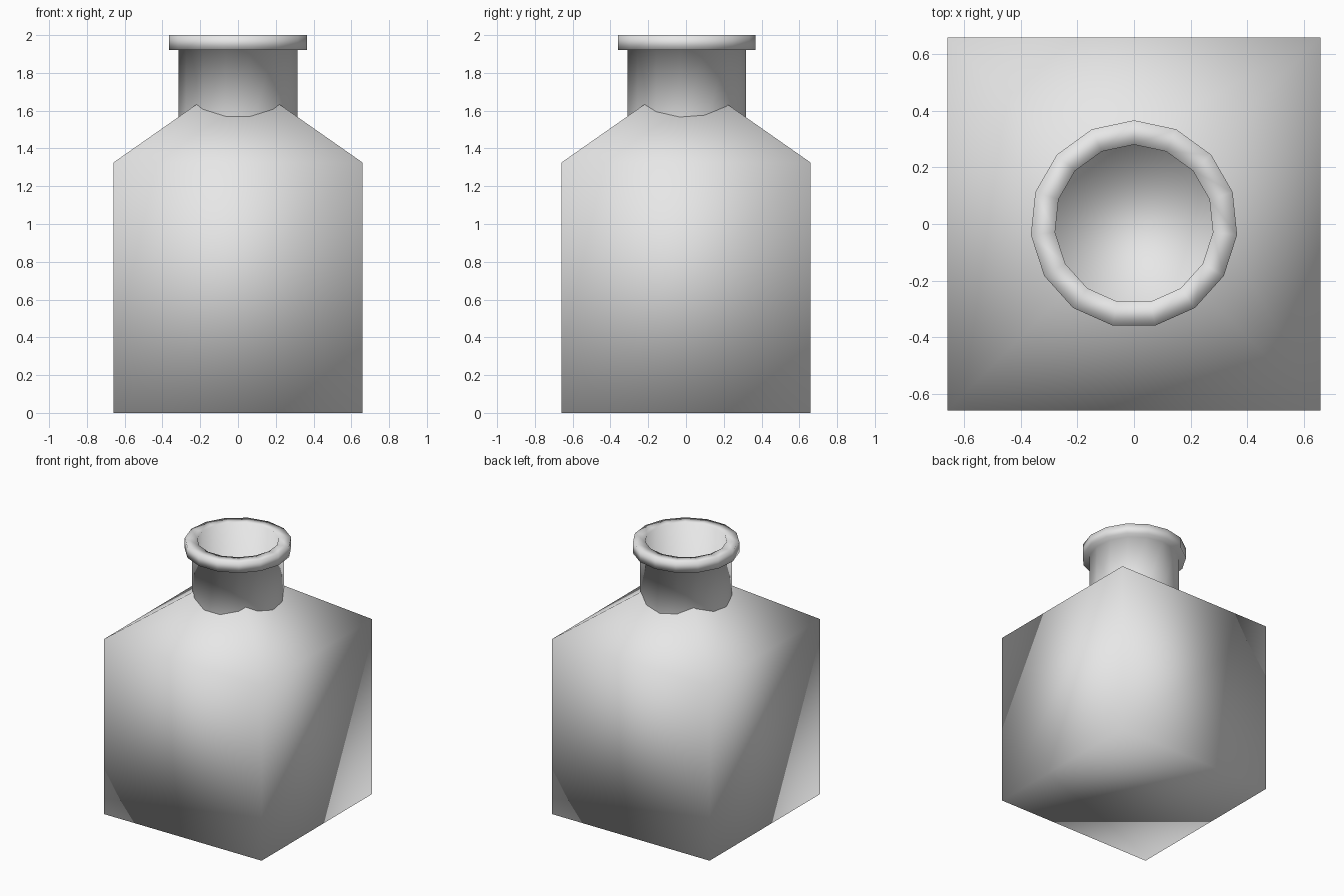
import bpy, bmesh, math

if "Cube" in bpy.data.objects:
    bpy.data.objects.remove(bpy.data.objects["Cube"])

glass = bpy.data.materials.new("light_grey")
glass.diffuse_color = (0.8, 0.8, 0.8, 1)
glass.use_nodes = True
glass.node_tree.nodes["Principled BSDF"].inputs["Base Color"].default_value = glass.diffuse_color


def loft(name, sides, profile, turn, close_start):
    """Stack regular rings (radius, z) into one smooth shell, capped at the end."""
    bm = bmesh.new()
    rings = []
    for radius, z in profile:
        angles = [turn + 2 * math.pi * i / sides for i in range(sides)]
        rings.append([bm.verts.new((radius * math.cos(a), radius * math.sin(a), z))
                      for a in angles])
    for low, high in zip(rings, rings[1:]):
        for i in range(sides):
            j = (i + 1) % sides
            bm.faces.new((low[i], low[j], high[j], high[i]))
    bm.faces.new(rings[-1])
    if close_start:
        bm.faces.new(rings[0][::-1])
    for face in bm.faces:
        face.smooth = True
    mesh = bpy.data.meshes.new(name)
    bm.to_mesh(mesh)
    bm.free()
    mesh.materials.append(glass)
    obj = bpy.data.objects.new(name, mesh)
    bpy.context.collection.objects.link(obj)
    return obj


# Square body with sloped shoulders, ending inside the neck
root2 = math.sqrt(2)
loft("bottle_body", 4,
     [(0.66 * root2, 0), (0.66 * root2, 1.325), (0.20 * root2, 1.647)],
     math.pi / 4, True)

# Fifteen-sided neck with a wide lip and a hollow mouth
loft("bottle_neck", 15,
     [(0.317, 1.50), (0.317, 1.92), (0.367, 1.92), (0.367, 2.0),
      (0.281, 2.0), (0.281, 1.66)],
     math.pi / 2, False)
